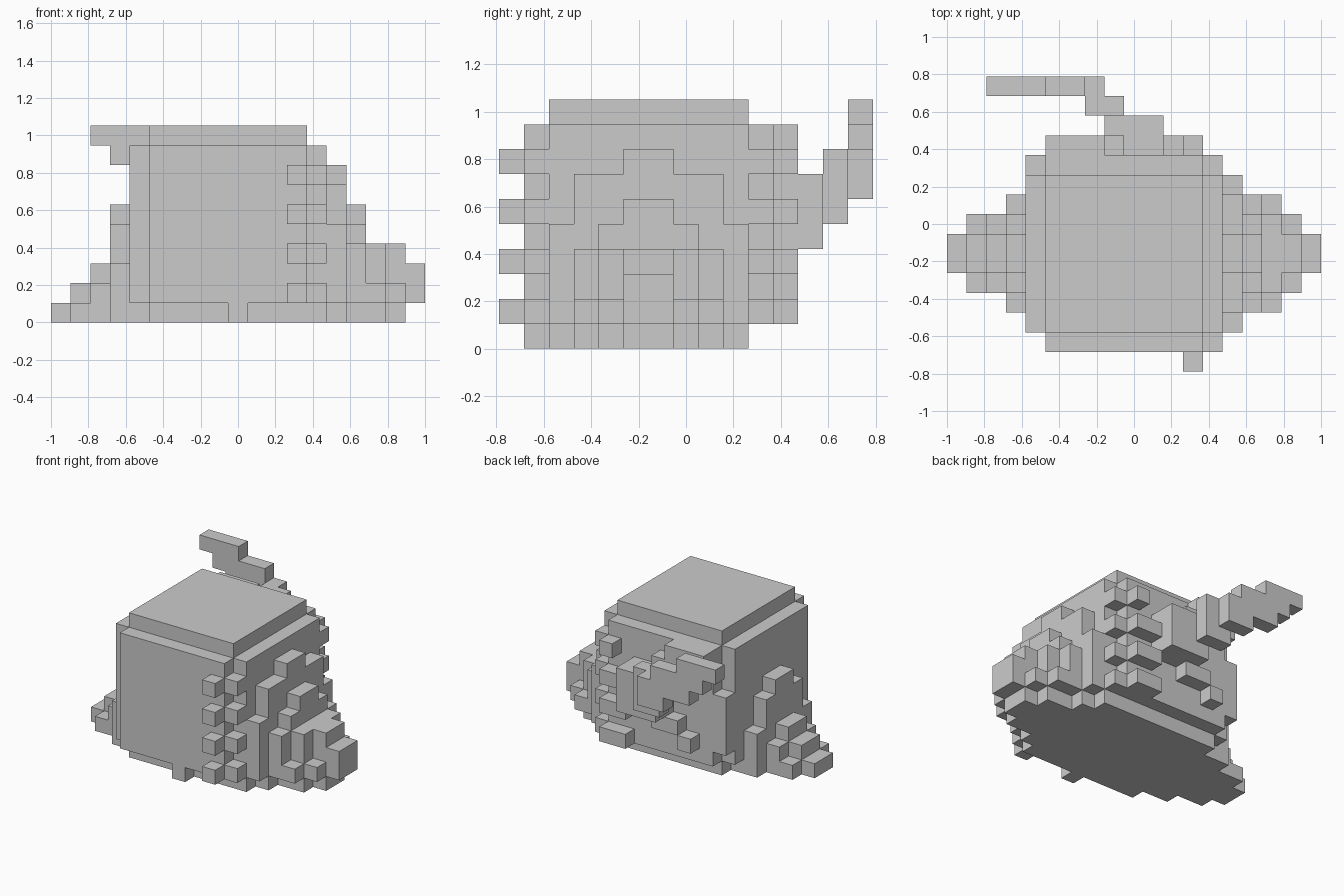
import bpy, bmesh, math
from mathutils import Vector

if "Cube" in bpy.data.objects:
    bpy.data.objects.remove(bpy.data.objects["Cube"])

U = 2 / 19                                  # edge of one block
ORIGIN = Vector((-1, -7.5 * U, 0))
parts, filled = {}, set()


def box(part, x, y, z):
    """Fill a half-open range of blocks on each axis."""
    cells = parts.setdefault(part, set())
    for i in range(*x):
        for j in range(*y):
            for k in range(*z):
                if (i, j, k) not in filled:
                    filled.add((i, j, k))
                    cells.add((i, j, k))


# Main body: core with one raised plate on each side
box("body", (5, 13), (2, 10), (0, 10))
box("body", (13, 14), (2, 10), (0, 1))
box("body", (4, 5), (3, 9), (0, 1))
box("body", (5, 13), (1, 11), (1, 9))
box("body", (4, 14), (2, 10), (1, 9))
box("body", (9, 10), (1, 2), (0, 1))

# Stepped mound on the right: (x, margin from y centre, bottom, top)
for x, half, z0, z1 in [
        (14, 4, 1, 5), (14, 3, 0, 7), (14, 1, 7, 8),
        (15, 3, 1, 4), (15, 2, 0, 5), (15, 1, 5, 6),
        (16, 3, 1, 2), (16, 2, 0, 4),
        (17, 2, 1, 2), (17, 1, 0, 4), (18, 1, 1, 3)]:
    box("right_mound", (x, x + 1), (6 - half, 6 + half), (z0, z1))

# Stepped mound on the left
for x, half, z1 in [(3, 3, 3), (3, 2, 5), (3, 1, 6), (2, 2, 2), (2, 1, 3),
                    (1, 2, 1), (1, 1, 2), (0, 1, 1)]:
    box("left_mound", (x, x + 1), (6 - half, 6 + half), (0, z1))

# Paired studs up the front and back corners
for k in (1, 3, 5, 7):
    box("front_studs", (12, 13), (0, 1), (k, k + 1))
    box("front_studs", (13, 14), (1, 2), (k, k + 1))
    box("back_studs", (12 if k == 7 else 11, 13), (11, 12), (k, k + 1))
    box("back_studs", (13, 14), (10, 11), (k, k + 1))

# Raised patches on the back
box("back_patches", (5, 8), (11, 12), (8, 9))
box("back_patches", (5, 9), (11, 12), (7, 8))
box("back_patches", (7, 9), (11, 12), (3, 4))
box("back_patches", (6, 7), (11, 12), (2, 3))
box("back_patches", (4, 5), (10, 11), (2, 6))

# Tail climbing away from the back and bending left
box("tail", (8, 11), (11, 13), (4, 7))
box("tail", (7, 9), (13, 14), (5, 8))
for x, z0, z1 in [(7, 6, 8), (6, 6, 9), (5, 7, 9), (4, 7, 10), (3, 8, 10), (2, 9, 10)]:
    box("tail", (x, x + 1), (14, 15), (z0, z1))


def build(name, cells):
    """Skin a part with only its outward block faces, then merge flat areas."""
    bm = bmesh.new()
    for c in cells:
        for axis in range(3):
            for side in (0, 1):
                n = list(c)
                n[axis] += 2 * side - 1
                if tuple(n) in filled:
                    continue
                loop = []
                for a, b in ((0, 0), (1, 0), (1, 1), (0, 1)):
                    p = list(c)
                    p[axis] += side
                    p[(axis + 1) % 3] += a
                    p[(axis + 2) % 3] += b
                    loop.append(bm.verts.new(ORIGIN + Vector(p) * U))
                bm.faces.new(loop if side else loop[::-1])
    bmesh.ops.remove_doubles(bm, verts=bm.verts, dist=1e-4)
    bmesh.ops.dissolve_limit(bm, angle_limit=math.radians(1),
                             verts=bm.verts, edges=bm.edges)
    mesh = bpy.data.meshes.new(name)
    bm.to_mesh(mesh)
    bm.free()
    bpy.context.collection.objects.link(bpy.data.objects.new(name, mesh))


for part_name, part_cells in parts.items():
    build(part_name, part_cells)
